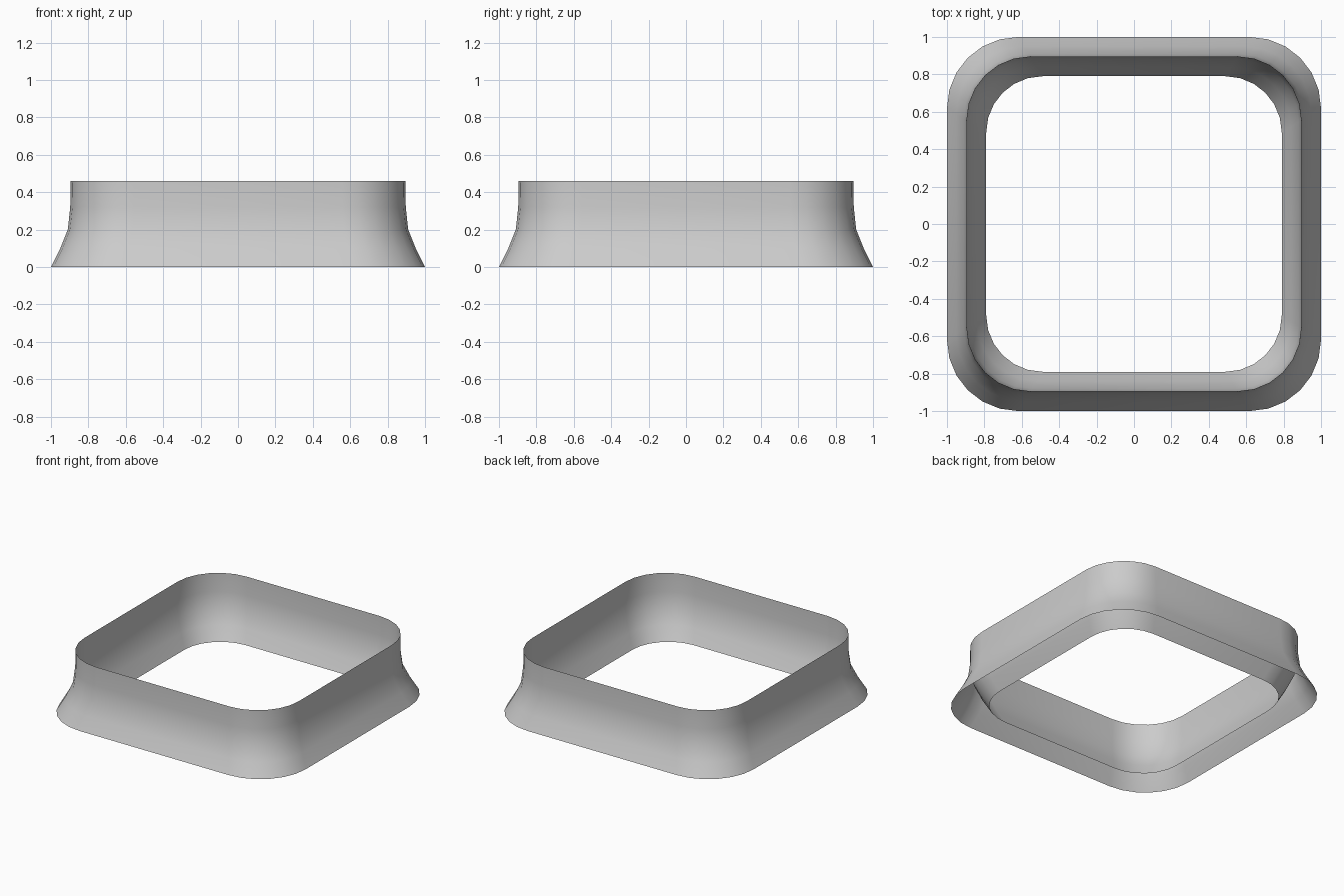
import bpy, bmesh, math

if "Cube" in bpy.data.objects:
    bpy.data.objects.remove(bpy.data.objects["Cube"])

SEGS = 6          # segments per rounded corner
RADIUS = 0.38     # corner radius at full size

# Flared wall: (half-width, height), outer foot up to the rim, then inner side down
OUTER = [(1.0, 0.0), (0.95, 0.10), (0.91, 0.20), (0.897, 0.32), (0.895, 0.46)]
RIM = OUTER[-1][0]
INNER = [(2 * RIM - s, z) for s, z in reversed(OUTER[:-1])]


def rounded_square():
    c = 1 - RADIUS
    pts = []
    for k, (sx, sy) in enumerate([(1, 1), (-1, 1), (-1, -1), (1, -1)]):
        for i in range(SEGS + 1):
            a = math.radians(90 * (k + i / SEGS))
            pts.append((sx * c + RADIUS * math.cos(a), sy * c + RADIUS * math.sin(a)))
    return pts


# Sweep the open wall profile around the rounded square
bm = bmesh.new()
outline = rounded_square()
rings = [[bm.verts.new((x * s, y * s, z)) for x, y in outline] for s, z in OUTER + INNER]
n = len(outline)
for low, high in zip(rings, rings[1:]):
    for i in range(n):
        j = (i + 1) % n
        bm.faces.new((low[i], low[j], high[j], high[i]))

mesh = bpy.data.meshes.new("flared_square_collar")
bm.to_mesh(mesh)
bm.free()
collar = bpy.data.objects.new("flared_square_collar", mesh)
bpy.context.collection.objects.link(collar)

# Smooth corners, crisp top rim
bpy.context.view_layer.objects.active = collar
collar.select_set(True)
bpy.ops.object.shade_smooth_by_angle(angle=math.radians(30))
